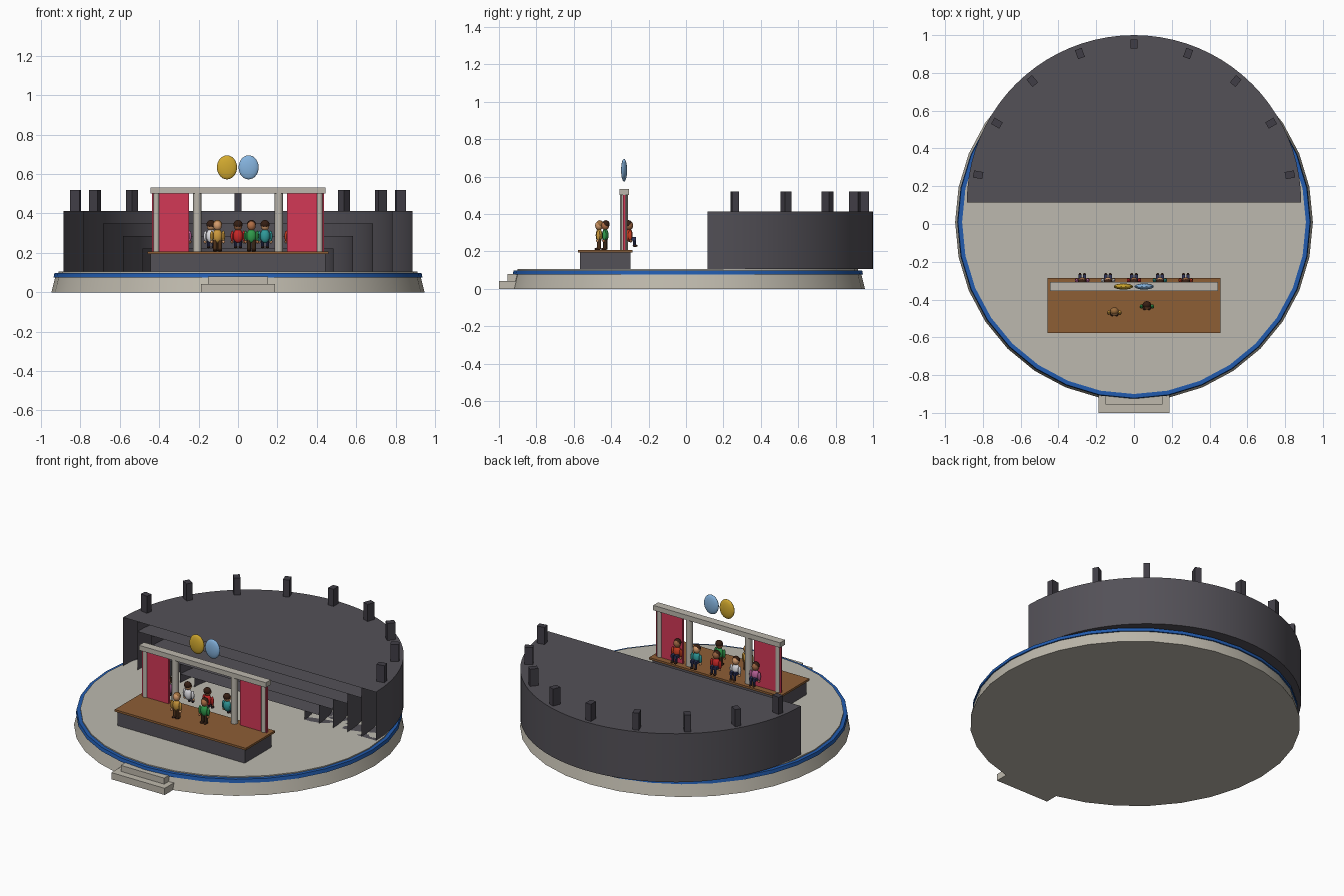
import bpy, bmesh
from math import sin, cos, pi, radians

if "Cube" in bpy.data.objects:
    bpy.data.objects.remove(bpy.data.objects["Cube"])

mats = {}
def paint(o, name, col):
    """Name the part and give it a colour (written as screen values)."""
    o.name = name
    if col not in mats:
        mats[col] = bpy.data.materials.new("paint")
        mats[col].diffuse_color = (*[c ** 2.2 for c in col], 1)
    o.data.materials.append(mats[col])
    return o

def finish(o, smooth):
    bpy.ops.object.transform_apply(location=False, rotation=True, scale=True)
    if smooth:
        bpy.ops.object.shade_smooth_by_angle(angle=radians(35))

def box(name, x, y, z, col, rot=0):
    """Box from (min, max) ranges, turned about its own centre."""
    c = [(a + b) / 2 for a, b in (x, y, z)]
    bpy.ops.mesh.primitive_cube_add(size=1, location=c, rotation=(0, 0, rot))
    o = bpy.context.object
    o.scale = [b - a for a, b in (x, y, z)]
    finish(o, False)
    return paint(o, name, col)

def cone(name, r1, r2, x, y, z, col, n=12):
    bpy.ops.mesh.primitive_cone_add(vertices=n, radius1=r1, radius2=r2, depth=z[1] - z[0],
                                    location=(x, y, (z[0] + z[1]) / 2))
    o = bpy.context.object
    finish(o, True)
    return paint(o, name, col)

def ball(name, loc, scale, col, n=12):
    bpy.ops.mesh.primitive_uv_sphere_add(segments=n, ring_count=n // 2 + 2, radius=1, location=loc)
    o = bpy.context.object
    o.scale = scale
    finish(o, True)
    return paint(o, name, col)

STONE = (.74, .72, .67)
FLOOR = (.73, .72, .68)
DARK = (.33, .32, .345)
BLUE = (.15, .36, .68)
WOOD = (.55, .37, .22)
RED = (.82, .23, .34)
POST = (.73, .71, .67)
SKIN = (.82, .6, .42)
NAVY = (.2, .22, .36)
HAIR = (.22, .14, .1)

# round base, blue rim and floor
CY = .01
cone("base", .947, .927, 0, CY, (0, .08), STONE, 32)
cone("rim_band", .936, .932, 0, CY, (.076, .098), BLUE, 32)
cone("floor", .91, .91, 0, CY, (.09, .105), FLOOR, 32)

# entrance steps
box("lower_step", (-.187, .187), (-1, -.9), (0, .042), STONE)
box("upper_step", (-.152, .152), (-.955, -.88), (.042, .08), STONE)

# half-ring seating tiers with open ends, each roofed by a half-disc deck
SY = .115
def tier(name, ri, ro, z0, z1, n=40):
    bm = bmesh.new()
    rows = []
    for i in range(n + 1):
        a = pi * i / n
        rows.append([bm.verts.new((r * cos(a), SY + r * sin(a), z))
                     for r, z in ((ri, z0), (ro, z0), (ro, z1), (ri, z1))])
    for p, q in zip(rows, rows[1:]):
        for k in range(4):
            bm.faces.new((p[k], p[(k + 1) % 4], q[(k + 1) % 4], q[k]))
    bm.faces.new([r[3] for r in rows])      # deck closing the middle
    for f in bm.faces:
        f.normal_update()
    me = bpy.data.meshes.new(name)
    bm.to_mesh(me)
    bm.free()
    o = bpy.data.objects.new(name, me)
    bpy.context.collection.objects.link(o)
    bpy.ops.object.select_all(action='DESELECT')
    o.select_set(True)
    bpy.context.view_layer.objects.active = o
    bpy.ops.object.shade_smooth_by_angle(angle=radians(35))
    paint(o, name, DARK)

for i in range(5):
    ro = .485 + .1 * i
    tier(f"seating_tier_{i + 1}", ro - .1, ro, .105, .16 + .063 * i)

# small pillars around the top tier
for i in range(9):
    a = radians(10 + 20 * i)
    x, y = .838 * cos(a), SY + .838 * sin(a)
    box("rim_pillar", (x - .025, x + .025), (y - .019, y + .019), (.41, .52), (.26, .25, .28), a)

# stage
box("stage_body", (-.445, .445), (-.568, -.298), (.1, .195), DARK)
box("stage_deck", (-.459, .459), (-.578, -.286), (.194, .207), WOOD)

# portal with curtains
PY = -.331
box("portal_beam", (-.444, .444), (PY - .025, PY + .025), (.502, .533), POST)
for s in (-1, 1):
    cone("inner_post", .021, .021, s * .207, PY, (.205, .503), POST)
    cone("outer_post", .016, .016, s * .414, PY, (.205, .503), POST)
    a, b = sorted((s * .25, s * .437))
    box("curtain", (a, b), (PY - .007, PY + .007), (.207, .502), RED)

# pair of oval masks
ball("gold_mask", (-.056, PY, .634), (.051, .016, .061), (.82, .66, .2), 24)
ball("blue_mask", (.054, PY, .634), (.051, .016, .061), (.52, .7, .87), 24)

def person(name, x, y, shirt, trousers, hair, skin, seated, f):
    """f = facing along y (-1 front, 1 back)."""
    P = [ball("torso", (x, y, .286), (.025, .018, .036), shirt),
         ball("head", (x, y, .338), (.022, .021, .025), skin),
         ball("hair", (x, y - f * .004, .345), (.023, .02, .022), hair)]
    for s in (-1, 1):
        P.append(ball("arm", (x + s * .029, y + f * .004, .285), (.009, .011, .028), shirt))
        P.append(ball("hand", (x + s * .03, y + f * .008, .256), (.008, .008, .008), skin))
        lx = x + s * .012
        if seated:
            ya, yb = sorted((y, y + f * .035))
            P.append(box("thigh", (lx - .009, lx + .009), (ya, yb), (.258, .276), trousers))
            P.append(cone("shin", .008, .008, lx, y + f * .028, (.232, .27), trousers, 8))
            P.append(ball("shoe", (lx, y + f * .031, .23), (.009, .013, .007), HAIR))
        else:
            P.append(cone("leg", .011, .011, lx, y, (.21, .265), trousers, 8))
            P.append(ball("shoe", (lx, y + f * .007, .213), (.011, .017, .007), HAIR))
    bpy.ops.object.select_all(action='DESELECT')
    for o in P:
        o.select_set(True)
    bpy.context.view_layer.objects.active = P[0]
    bpy.ops.object.join()
    P[0].name = name

# two performers on the stage
person("performer_left", -.104, -.465, (.8, .6, .25), (.42, .28, .17), (.6, .42, .24), SKIN, False, -1)
person("performer_right", .068, -.432, (.2, .6, .3), (.3, .22, .15), HAIR, (.68, .43, .28), False, -1)

# seated row behind the curtain line
shirts = [(.75, .4, .62), (.88, .88, .9), (.78, .17, .17), (.2, .6, .6), (.78, .25, .15)]
for i, c in enumerate(shirts):
    person(f"seated_person_{i + 1}", -.274 + .137 * i, -.303, c, NAVY, HAIR,
           SKIN if i % 2 else (.6, .39, .26), True, 1)

for m in bpy.data.materials:
    if m.users and not m.is_grease_pencil:
        m.use_nodes = True
        m.node_tree.nodes["Principled BSDF"].inputs["Base Color"].default_value = m.diffuse_color
